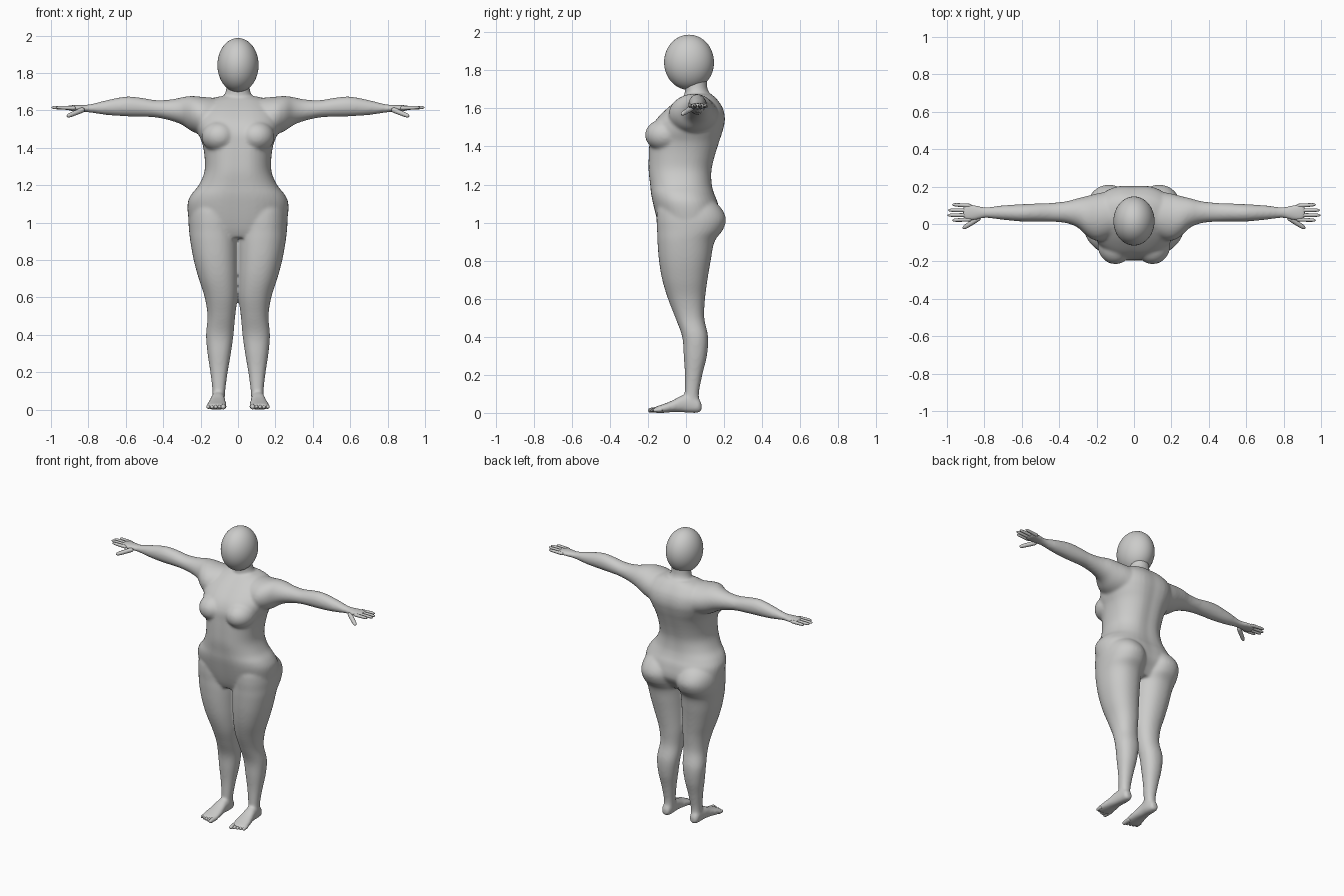
import bpy, bmesh, math
from mathutils import Vector, Matrix

cube = bpy.data.objects.get("Cube")
if cube:
    bpy.data.objects.remove(cube)

skin = bpy.data.materials.new("light grey skin")
skin.use_nodes = True
GREY = (0.6, 0.6, 0.59, 1)
skin.diffuse_color = GREY
skin.node_tree.nodes["Principled BSDF"].inputs["Base Color"].default_value = GREY


def spline(rows, steps=5):
    """Smoothly resample rows of numbers (Catmull-Rom)."""
    pts = [Vector(r) for r in rows]
    out = []
    for i in range(len(pts) - 1):
        a, b, c, d = pts[max(i - 1, 0)], pts[i], pts[i + 1], pts[min(i + 2, len(pts) - 1)]
        for k in range(steps):
            t = k / steps
            out.append(0.5 * (2 * b + (c - a) * t + (2 * a - 5 * b + 4 * c - d) * t ** 2
                              + (3 * b - a - 3 * c + d) * t ** 3))
    return out + [pts[-1]]


def loft(bm, rows, order, power=2.0, sides=40, groove=0.0, matrix=None, mirror=False):
    """Closed loft; each row is (along, low, high, low, high), order maps (a, b, along) to x, y, z."""
    for sign in ((1, -1) if mirror else (1,)):
        rings = []
        for t, a0, a1, b0, b1 in spline(rows):
            ring = []
            for k in range(sides):
                ang = 2 * math.pi * k / sides
                c, s = math.cos(ang), math.sin(ang)
                u = math.copysign(abs(c) ** (2 / power), c)
                v = math.copysign(abs(s) ** (2 / power), s)
                v *= 1 - groove * math.exp(-(u / 0.25) ** 2)
                p = ((a0 + a1) / 2 + u * (a1 - a0) / 2, (b0 + b1) / 2 + v * (b1 - b0) / 2, t)
                co = Vector([p[i] for i in order])
                if matrix:
                    co = matrix @ co
                co.x *= sign
                ring.append(bm.verts.new(co))
            rings.append(ring)
        for lo, hi in zip(rings, rings[1:]):
            for k in range(sides):
                j = (k + 1) % sides
                bm.faces.new((lo[k], lo[j], hi[j], hi[k]))
        bm.faces.new(rings[0][::-1])
        bm.faces.new(rings[-1])


def ball(bm, centre, size, mirror=False):
    for sign in ((1, -1) if mirror else (1,)):
        m = Matrix.Translation((centre[0] * sign, centre[1], centre[2])) @ Matrix.Diagonal((*size, 1))
        bmesh.ops.create_uvsphere(bm, u_segments=48, v_segments=32, radius=1, matrix=m)


def digit(bm, start, end, r):
    """Rounded, slightly tapered finger or toe, on both sides of the body."""
    start, end = Vector(start), Vector(end)
    span = end - start
    m = Matrix.Translation(start) @ span.to_track_quat('Z', 'Y').to_matrix().to_4x4()
    shape = [(0, .6), (.1, 1), (.5, .95), (.8, .85), (.94, .6), (1, .1)]
    rows = [(t * span.length, -r * w, r * w, -r * w, r * w) for t, w in shape]
    loft(bm, rows, UP, sides=12, matrix=m, mirror=True)


def finish(name, bm):
    bmesh.ops.recalc_face_normals(bm, faces=bm.faces[:])
    mesh = bpy.data.meshes.new(name)
    bm.to_mesh(mesh)
    bm.free()
    mesh.materials.append(skin)
    for p in mesh.polygons:
        p.use_smooth = True
    ob = bpy.data.objects.new(name, mesh)
    bpy.context.scene.collection.objects.link(ob)
    return ob


UP, SIDEWAYS, FORWARD = (0, 1, 2), (2, 0, 1), (0, 2, 1)

# Torso: height, half width, front, back
torso = [(.92, .2, -.12, .12), (.96, .25, -.14, .15), (1.02, .265, -.16, .185), (1.1, .27, -.18, .175),
         (1.15, .25, -.19, .155), (1.2, .21, -.195, .142), (1.27, .18, -.203, .14), (1.34, .178, -.203, .155),
         (1.42, .19, -.2, .18), (1.48, .215, -.195, .2), (1.54, .23, -.165, .212), (1.6, .22, -.105, .2),
         (1.65, .17, -.04, .165), (1.675, .1, 0, .135)]
body = bmesh.new()
loft(body, [(z, -w, w, f, b) for z, w, f, b in torso], UP, power=2.25, groove=.05)
ball(body, (.1, -.11, 1.46), (.095, .105, .085), mirror=True)

# Neck
loft(body, [(1.6, -.11, .11, -.03, .16), (1.67, -.08, .08, -.008, .13), (1.71, -.064, .064, -.008, .112),
            (1.8, -.062, .062, -.01, .11)], UP)

# Legs with the buttocks: height, inner, outer, front, back
legs = [(1.14, .04, .2, -.12, .12), (1.08, .015, .25, -.15, .182), (1.02, .004, .264, -.155, .21),
        (.96, .002, .262, -.152, .193), (.9, 0, .255, -.15, .15), (.8, 0, .237, -.142, .13),
        (.7, 0, .21, -.125, .113), (.6, .003, .178, -.095, .1), (.5, .015, .163, -.056, .096),
        (.4, .024, .171, -.02, .116), (.3, .038, .163, -.012, .11), (.2, .055, .148, -.006, .086),
        (.1, .068, .137, -.008, .068), (.03, .072, .138, -.01, .075)]
loft(body, legs, UP, power=2.2, mirror=True)

# Feet: depth, inner, outer, sole, top
feet = [(.082, .09, .122, .015, .045), (.07, .078, .135, .002, .07), (.03, .07, .14, 0, .09),
        (-.02, .07, .146, .003, .092), (-.07, .064, .157, .004, .066), (-.12, .06, .168, 0, .046),
        (-.155, .064, .168, 0, .034), (-.175, .075, .155, .005, .025)]
loft(body, feet, FORWARD, power=2.4, mirror=True)

# Arms and palms: reach, front, back, underside, top
arms = [(.05, -.03, .15, 1.5, 1.66), (.14, -.08, .17, 1.46, 1.668), (.2, -.09, .163, 1.47, 1.673),
        (.25, -.065, .15, 1.49, 1.677), (.3, -.02, .138, 1.523, 1.67), (.36, .004, .122, 1.545, 1.658),
        (.44, .012, .113, 1.562, 1.655), (.52, .013, .11, 1.566, 1.668), (.6, .013, .106, 1.568, 1.674),
        (.7, .022, .1, 1.575, 1.655), (.79, .032, .09, 1.588, 1.633), (.84, .022, .1, 1.593, 1.63),
        (.89, .016, .108, 1.597, 1.628), (.915, .03, .1, 1.602, 1.624)]
loft(body, arms, SIDEWAYS, mirror=True)

body = finish("body", body)
remesh = body.modifiers.new("blend", 'REMESH')
remesh.mode = 'VOXEL'
remesh.voxel_size = .008
remesh.use_smooth_shade = True
smooth = body.modifiers.new("soften", 'SMOOTH')
smooth.factor = .5
smooth.iterations = 12

# Head
head = bmesh.new()
ball(head, (0, .016, 1.842), (.11, .131, .145))
finish("head", head)

# Fingers and thumbs
fingers = bmesh.new()
for y, tip_y, tip in ((.024, .02, .972), (.048, .047, .998), (.073, .074, .995), (.097, .104, .972)):
    digit(fingers, (.87, y, 1.612), (tip, tip_y, 1.616), .0105)
digit(fingers, (.825, .035, 1.605), (.915, -.024, 1.568), .014)
finish("fingers", fingers)

# Toes
toes = bmesh.new()
for i in range(5):
    x = .077 + .02 * i
    digit(toes, (x, -.125, .018), (x + .002, -.2 + .007 * i, .013), .015 if i == 0 else .0115)
finish("toes", toes)
